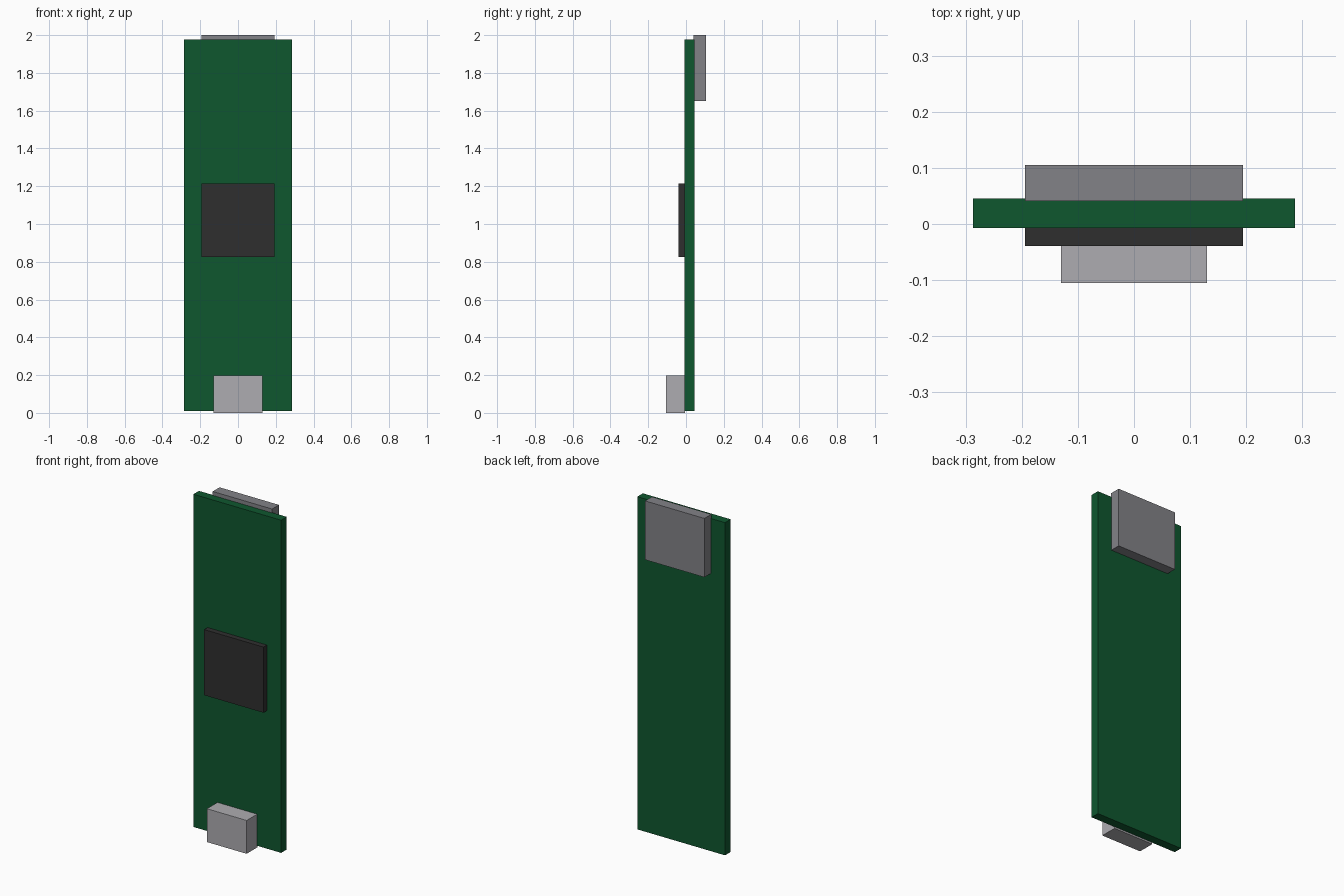
import bpy

# Remove the default cube
cube = bpy.data.objects.get("Cube")
if cube:
    bpy.data.objects.remove(cube, do_unlink=True)


def make_material(name, rgb):
    mat = bpy.data.materials.new(name)
    mat.use_nodes = True
    colour = (*rgb, 1.0)
    mat.diffuse_color = colour
    mat.node_tree.nodes["Principled BSDF"].inputs["Base Color"].default_value = colour
    return mat


def make_box(name, x, y, z, mat):
    """Box spanning the given (min, max) range on each axis."""
    spans = (x, y, z)
    centre = [(a + b) / 2 for a, b in spans]
    bpy.ops.mesh.primitive_cube_add(size=1, location=centre)
    obj = bpy.context.object
    obj.name = name
    obj.scale = [b - a for a, b in spans]
    bpy.ops.object.transform_apply(location=False, rotation=False, scale=True)
    obj.data.materials.append(mat)
    return obj


board_green = make_material("board green", (0.0047, 0.095, 0.0285))
chip_black = make_material("chip black", (0.0285, 0.0285, 0.0285))
port_silver = make_material("port silver", (0.42, 0.415, 0.44))
connector_grey = make_material("connector grey", (0.225, 0.225, 0.245))

# Circuit board
make_box("circuit_board", (-0.287, 0.287), (-0.007, 0.045), (0.01, 1.977), board_green)
# Processor chip, middle of the front face
make_box("processor_chip", (-0.194, 0.194), (-0.039, -0.005), (0.826, 1.214), chip_black)
# Metal port, bottom of the front face
make_box("metal_port", (-0.13, 0.13), (-0.105, -0.005), (0.0, 0.197), port_silver)
# Connector block, top of the back face
make_box("rear_connector", (-0.194, 0.194), (0.041, 0.105), (1.652, 2.0), connector_grey)
